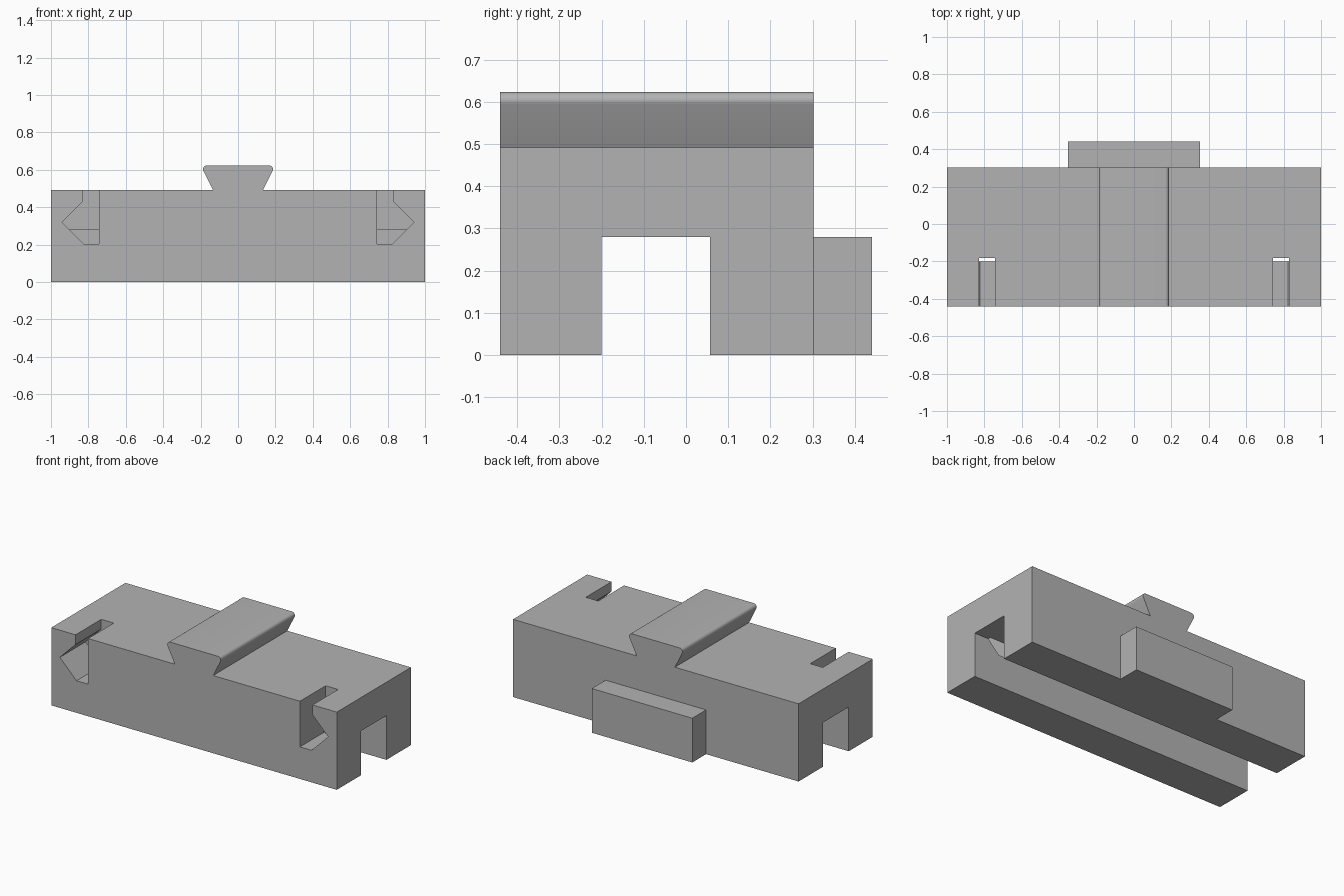
import bpy, bmesh, math
from mathutils import Vector

if "Cube" in bpy.data.objects:
    bpy.data.objects.remove(bpy.data.objects["Cube"])

grey = bpy.data.materials.new("plain grey")
grey.diffuse_color = (0.45, 0.45, 0.45, 1)
grey.use_nodes = True
grey.node_tree.nodes["Principled BSDF"].inputs["Base Color"].default_value = grey.diffuse_color


def prism(name, profile, start, end, axis):
    """Extrude a closed 2D profile: (y, z) along x, or (x, z) along y."""
    place = (lambda a, b: (start, a, b)) if axis == 'x' else (lambda a, b: (a, start, b))
    bm = bmesh.new()
    face = bm.faces.new([bm.verts.new(place(a, b)) for a, b in profile])
    ext = bmesh.ops.extrude_face_region(bm, geom=[face])
    step = Vector((end - start, 0, 0)) if axis == 'x' else Vector((0, end - start, 0))
    bmesh.ops.translate(bm, vec=step, verts=[v for v in ext['geom'] if isinstance(v, bmesh.types.BMVert)])
    bmesh.ops.recalc_face_normals(bm, faces=bm.faces)
    mesh = bpy.data.meshes.new(name)
    bm.to_mesh(mesh)
    bm.free()
    mesh.materials.append(grey)
    obj = bpy.data.objects.new(name, mesh)
    bpy.context.collection.objects.link(obj)
    return obj


FRONT, BACK, TOP = -0.44, 0.302, 0.492

# Main block with the channel running along its underside
body = prism("body", [(FRONT, 0), (-0.20, 0), (-0.20, 0.28), (0.057, 0.28), (0.057, 0),
                      (BACK, 0), (BACK, TOP), (FRONT, TOP)], -1, 1, 'x')

# Hooked slots in the front, open at the top and into the channel
for side, label in ((-1, "left"), (1, "right")):
    outline = [(0.742, TOP + 0.1), (0.83, TOP + 0.1), (0.83, 0.43),
               (0.94, 0.32), (0.823, 0.203), (0.742, 0.203)]
    cutter = prism(label + "_slot_cutter", [(side * x, z) for x, z in outline],
                   FRONT - 0.1, -0.183, 'y')
    cutter.hide_render = True
    mod = body.modifiers.new(label + "_slot", 'BOOLEAN')
    mod.operation, mod.solver, mod.object = 'DIFFERENCE', 'EXACT', cutter
    bpy.context.view_layer.objects.active = body
    bpy.ops.object.modifier_apply(modifier=mod.name)
    bpy.data.objects.remove(cutter)

# Dovetail rail with rounded upper edges
R, RAIL_TOP, CX = 0.02, 0.623, 0.167
half = [(0.134, TOP)]
for i in range(9):
    a = math.radians(-27 + 117 * i / 8)
    half.append((CX + R * math.cos(a), RAIL_TOP - R + R * math.sin(a)))
rail = prism("dovetail_rail", half + [(-x, z) for x, z in reversed(half)], FRONT, BACK, 'y')
bpy.ops.object.select_all(action='DESELECT')
rail.select_set(True)
bpy.context.view_layer.objects.active = rail
bpy.ops.object.shade_smooth_by_angle(angle=math.radians(30))

# Plate on the back
prism("back_plate", [(BACK, 0), (0.44, 0), (0.44, 0.28), (BACK, 0.28)], -0.352, 0.352, 'x')
